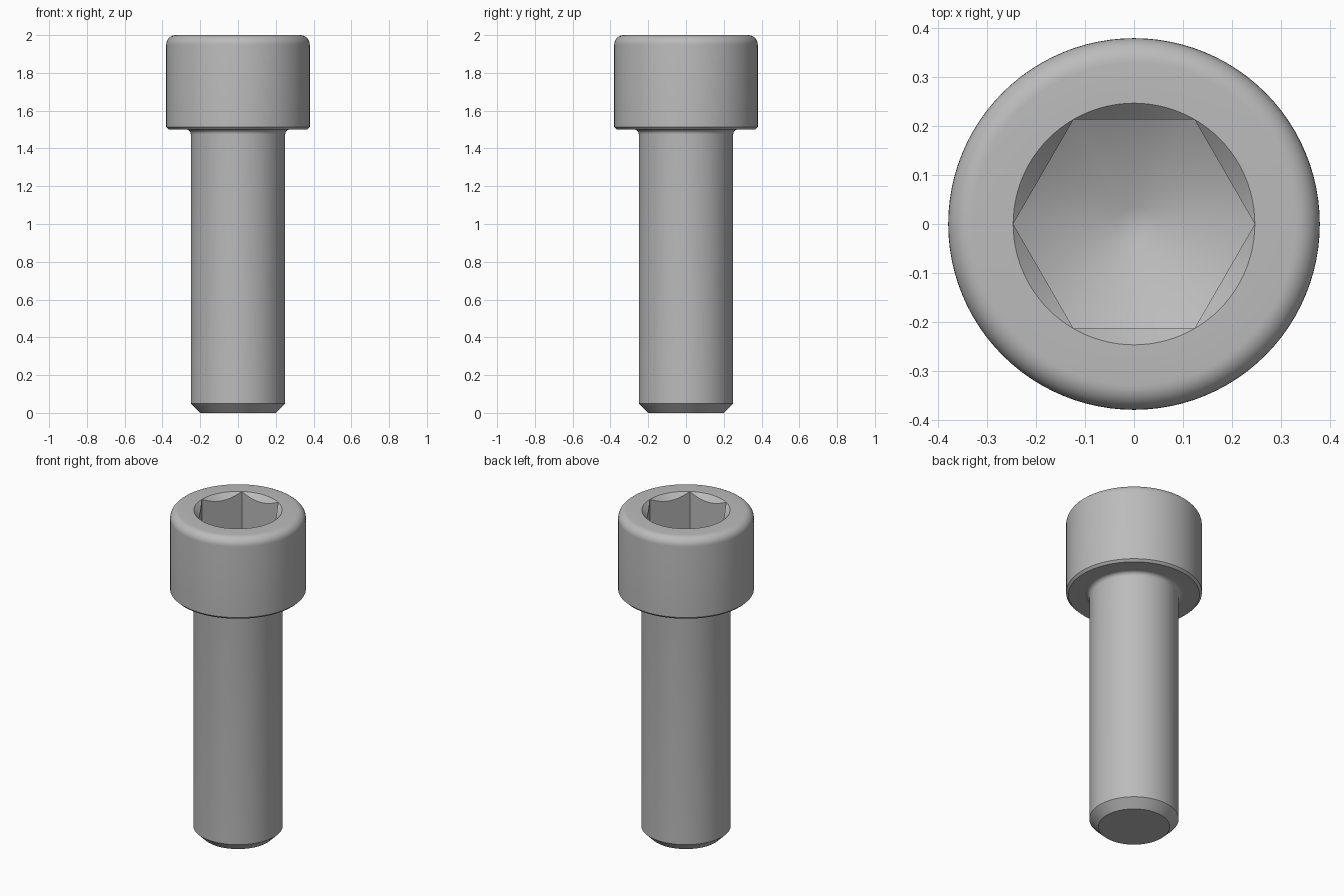
import bpy, bmesh
from math import pi, sin, cos, tan, radians

cube = bpy.data.objects.get("Cube")
if cube:
    bpy.data.objects.remove(cube, do_unlink=True)

SEGMENTS = 96
FLAT = 0.214                      # half width across the socket flats
RIM = FLAT / cos(pi / 6)          # socket corner radius

steel = bpy.data.materials.new("steel grey")
steel.use_nodes = True
grey = (0.5, 0.5, 0.5, 1)
steel.diffuse_color = grey
steel.node_tree.nodes["Principled BSDF"].inputs["Base Color"].default_value = grey


def hex_radius(a):
    return FLAT / cos(a % (pi / 3) - pi / 6)


def arc(r, z, size, start, end, steps=8):
    """Rounded corner points about the centre (r, z)."""
    angles = [radians(start + (end - start) * i / steps) for i in range(steps + 1)]
    return [(r + size * cos(t), z + size * sin(t)) for t in angles]


def fixed(points):
    """Turn profile points into rings that are the same at every angle."""
    return [lambda a, p=p: p for p in points]


def socket_top(a):
    r = hex_radius(a)
    return r, 2 - (RIM - r)


def socket_floor(a):
    r = hex_radius(a)
    return r, 1.62 + r * tan(pi / 6)


# Outer profile: tip chamfer, shank, neck fillet, head with rounded top
outer = [(0.2, 0), (0.25, 0.05)]
outer += arc(0.275, 1.475, 0.025, 180, 90)
outer += [(0.367, 1.5), (0.38, 1.513)]
outer += arc(0.33, 1.95, 0.05, 0, 90)
outer += [(RIM, 2)]

# Hexagonal socket: countersunk rim, flat walls, drilled conical floor
rings = fixed(outer) + [socket_top, socket_floor]
rings += fixed([(0.035, 1.62 + 0.035 * tan(pi / 6))])

bm = bmesh.new()
loops = []
for ring in rings:
    loop = []
    for i in range(SEGMENTS):
        a = 2 * pi * i / SEGMENTS
        r, z = ring(a)
        loop.append(bm.verts.new((r * cos(a), r * sin(a), z)))
    loops.append(loop)
for low, high in zip(loops, loops[1:]):
    for i in range(SEGMENTS):
        j = (i + 1) % SEGMENTS
        bm.faces.new((low[i], low[j], high[j], high[i]))
bm.faces.new(loops[0][::-1])
bm.faces.new(loops[-1])
bmesh.ops.remove_doubles(bm, verts=bm.verts, dist=0.00001)
bmesh.ops.recalc_face_normals(bm, faces=bm.faces)

mesh = bpy.data.meshes.new("socket_head_bolt")
bm.to_mesh(mesh)
bm.free()
mesh.materials.append(steel)
bolt = bpy.data.objects.new("socket_head_bolt", mesh)
bpy.context.collection.objects.link(bolt)

bpy.context.view_layer.objects.active = bolt
bolt.select_set(True)
bpy.ops.object.shade_smooth_by_angle(angle=radians(31))
